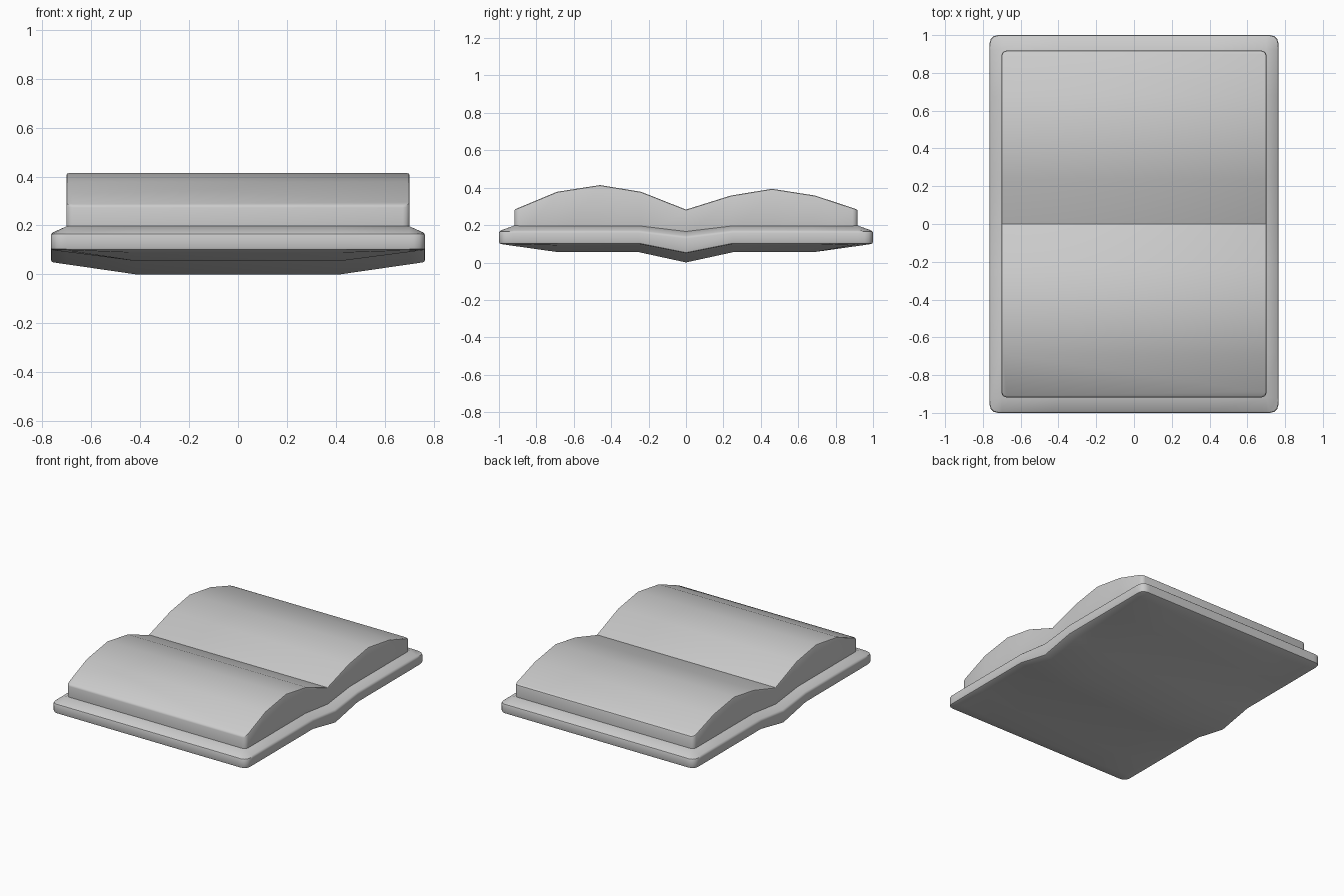
import bpy, bmesh, math

if "Cube" in bpy.data.objects:
    bpy.data.objects.remove(bpy.data.objects["Cube"])


def block(name, xs, ys, bottom, top, corner, rim):
    """Closed slab over an x/y grid with height functions, rounded corners and rims."""
    bm = bmesh.new()
    nx, ny = len(xs), len(ys)
    lo = [[bm.verts.new((x, y, bottom(x, y))) for y in ys] for x in xs]
    hi = [[bm.verts.new((x, y, top(x, y))) for y in ys] for x in xs]
    for i in range(nx - 1):
        for j in range(ny - 1):
            for g in (lo, hi):
                bm.faces.new((g[i][j], g[i + 1][j], g[i + 1][j + 1], g[i][j + 1]))
    ring = ([(i, 0) for i in range(nx - 1)] + [(nx - 1, j) for j in range(ny - 1)]
            + [(i, ny - 1) for i in range(nx - 1, 0, -1)] + [(0, j) for j in range(ny - 1, 0, -1)])
    for (a, b), (c, d) in zip(ring, ring[1:] + ring[:1]):
        bm.faces.new((lo[a][b], lo[c][d], hi[c][d], hi[a][b]))
    bmesh.ops.recalc_face_normals(bm, faces=bm.faces[:])

    # rounded upright corners, then softened rims
    upright = [bm.edges.get((lo[i][j], hi[i][j])) for i in (0, -1) for j in (0, -1)]
    bmesh.ops.bevel(bm, geom=upright, offset=corner, segments=3, profile=0.5, affect='EDGES')
    bm.normal_update()
    sharp = [e for e in bm.edges if e.calc_face_angle(0) > math.radians(55)]
    bmesh.ops.bevel(bm, geom=sharp, offset=rim, segments=2, profile=0.5,
                    affect='EDGES', clamp_overlap=True)
    bmesh.ops.recalc_face_normals(bm, faces=bm.faces[:])

    mesh = bpy.data.meshes.new(name)
    bm.to_mesh(mesh)
    bm.free()
    ob = bpy.data.objects.new(name, mesh)
    bpy.context.collection.objects.link(ob)
    bpy.ops.object.select_all(action='DESELECT')
    ob.select_set(True)
    bpy.context.view_layer.objects.active = ob
    bpy.ops.object.shade_smooth_by_angle(angle=math.radians(32))
    return ob


def dip(y):
    return max(0.0, 1 - abs(y) / 0.25)


# Cover: thin tray with a sagging spine and a sloped border
def cover_bottom(x, y):
    fx = min(1.0, (0.765 - abs(x)) / 0.345)
    fy = min(1.0, (1 - abs(y)) / 0.32)
    return 0.10 - 0.045 * fx * fy - (0.05 + 0.005 * fx) * 0.99 * dip(y)


def cover_top(x, y):
    inside = abs(x) < 0.71 and abs(y) < 0.93
    return (0.197 if inside else 0.168) - 0.03 * dip(y)


half_y = [0.25, 0.68, 0.92, 1.0]
cover_y = [-y for y in reversed(half_y)] + [0] + half_y
block("cover", [-0.765, -0.70, -0.42, 0.42, 0.70, 0.765], cover_y,
      cover_bottom, cover_top, 0.045, 0.010)

# Pages: two arched stacks meeting in a crease, front one slightly thicker
profile = {-0.918: 0.283, -0.69: 0.378, -0.46: 0.414, -0.24: 0.378, 0: 0.283,
           0.24: 0.358, 0.46: 0.394, 0.69: 0.358, 0.918: 0.283}
block("pages", [-0.702, 0.702], list(profile), lambda x, y: 0.13,
      lambda x, y: profile[y], 0.028, 0.010)
